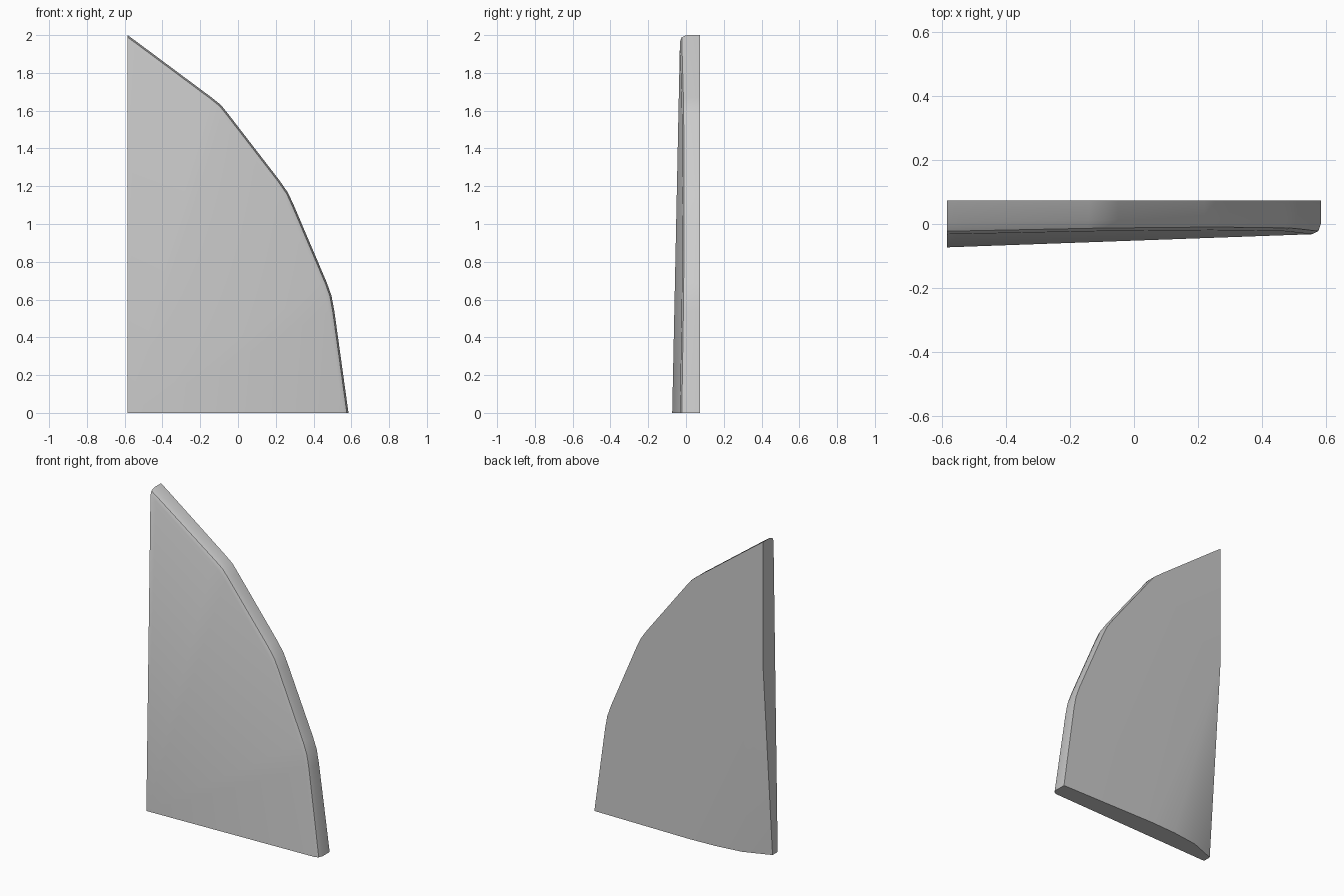
import bpy, bmesh
from mathutils import Vector

if "Cube" in bpy.data.objects:
    bpy.data.objects.remove(bpy.data.objects["Cube"])

L, BACK, FRONT = -0.585, 0.073, -0.073

# Curved outer edge (x, z), tip to foot
arc = [(L, 2.0), (-0.53, 1.96), (-0.14, 1.67), (-0.09, 1.63), (-0.05, 1.58),
       (0.22, 1.23), (0.265, 1.165), (0.295, 1.10), (0.47, 0.69), (0.495, 0.62),
       (0.51, 0.54), (0.585, 0.0)]
arc = [Vector(p) for p in arc]


def front_y(x, z):
    """Tilted front plane, furthest forward at the lower inner corner."""
    return FRONT + 0.041 * (x - L) / 1.14 + 0.041 * z / 1.97


def inset(d):
    """Outline moved inwards, its ends kept on the straight sides."""
    out = []
    for i, p in enumerate(arc):
        t = (arc[min(i + 1, len(arc) - 1)] - arc[max(i - 1, 0)]).normalized()
        out.append(p + Vector((t.y, -t.x)) * d)
    out[0] = Vector((L, 2.0 - d * 1.25))
    out[-1] = Vector((0.585 - d, 0.0))
    return out


bm = bmesh.new()
# Rim rings: back edge, start of rounding, rounding, front face edge
rings = [[bm.verts.new((p.x, BACK, p.y)) for p in arc]]
for d, lift in ((0.0, 0.035), (0.009, 0.009), (0.028, 0.0)):
    rings.append([bm.verts.new((p.x, front_y(p.x, p.y) + lift, p.y)) for p in inset(d)])
for a, b in zip(rings, rings[1:]):
    for i in range(len(arc) - 1):
        bm.faces.new((a[i], a[i + 1], b[i + 1], b[i]))

# Front face
corner = bm.verts.new((L, FRONT, 0))
bm.faces.new(rings[-1] + [corner])

# Back face, with a fan curving forward to the lower inner corner
apex = bm.verts.new((L, BACK, 1.23))
curve = [bm.verts.new((x, y, 0)) for x, y in
         ((-0.07, BACK), (-0.25, 0.064), (-0.42, 0.041), (L, -0.022))]
bm.faces.new(rings[0] + [curve[0], apex])
for a, b in zip(curve, curve[1:]):
    bm.faces.new((apex, a, b))

# Straight inner side and underside
bm.faces.new([r[0] for r in rings] + [corner, curve[-1], apex])
bm.faces.new([r[-1] for r in rings] + [corner] + curve[::-1])

bmesh.ops.recalc_face_normals(bm, faces=bm.faces)
mesh = bpy.data.meshes.new("fin_panel")
bm.to_mesh(mesh)
bm.free()
fin = bpy.data.objects.new("fin_panel", mesh)
bpy.context.collection.objects.link(fin)
bpy.context.view_layer.objects.active = fin
fin.select_set(True)
bpy.ops.object.shade_smooth_by_angle(angle=0.5)
